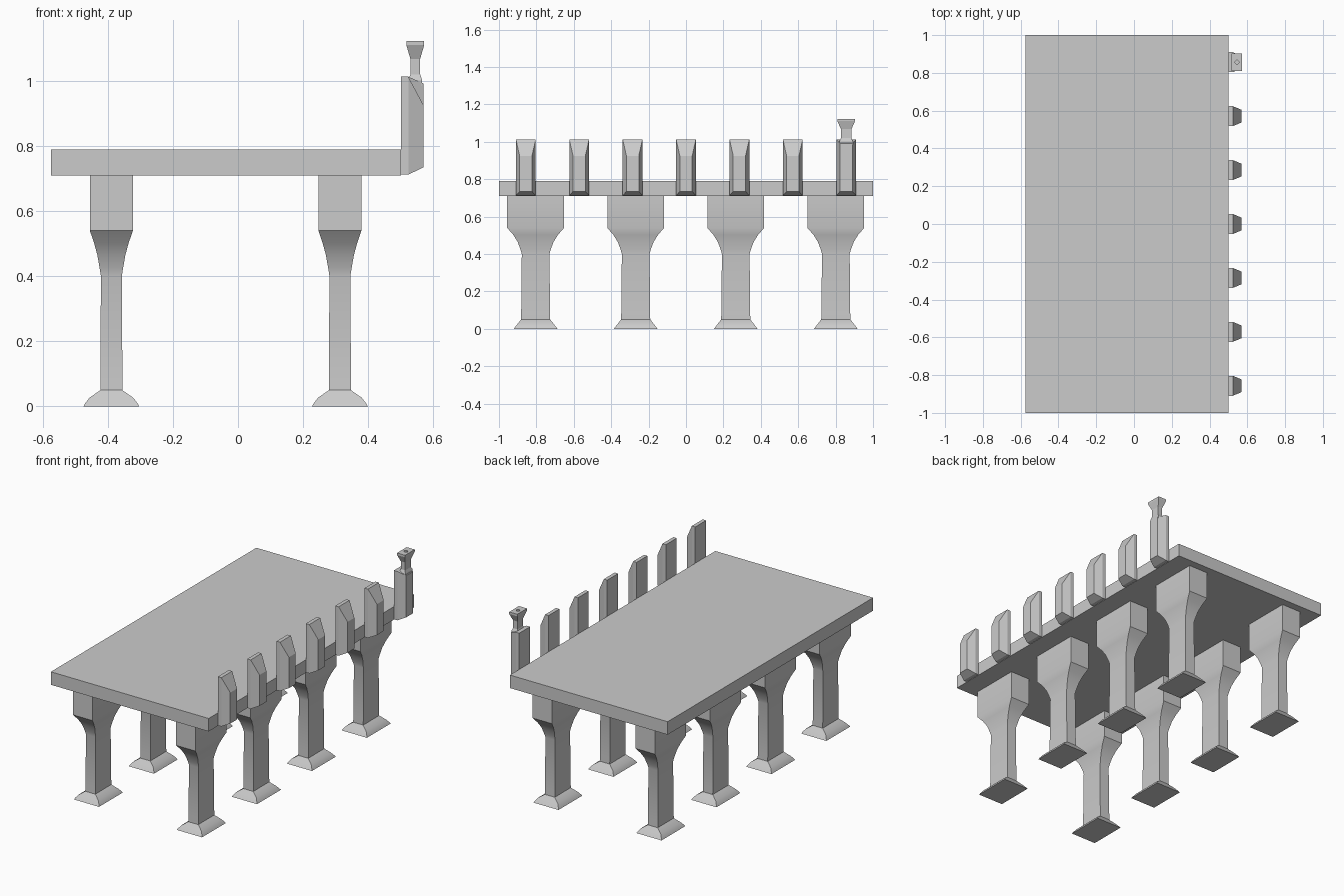
import bpy
import math

if "Cube" in bpy.data.objects:
    bpy.data.objects.remove(bpy.data.objects["Cube"])


def loft(name, rings, smooth=False):
    """Skin a stack of four-point rings and close both ends."""
    verts = [p for ring in rings for p in ring]
    faces = [(3, 2, 1, 0)]
    for r in range(len(rings) - 1):
        a, b = r * 4, r * 4 + 4
        faces += [(a + i, a + (i + 1) % 4, b + (i + 1) % 4, b + i) for i in range(4)]
    n = len(verts)
    faces.append((n - 4, n - 3, n - 2, n - 1))
    mesh = bpy.data.meshes.new(name)
    mesh.from_pydata(verts, [], faces)
    obj = bpy.data.objects.new(name, mesh)
    bpy.context.collection.objects.link(obj)
    if smooth:
        bpy.ops.object.select_all(action='DESELECT')
        obj.select_set(True)
        bpy.context.view_layer.objects.active = obj
        bpy.ops.object.shade_smooth_by_angle(angle=math.radians(25))
    return obj


def flat_ring(cx, cy, hx, hy, z):
    """Horizontal rectangle."""
    return [(cx + sx * hx, cy + sy * hy, z)
            for sx, sy in ((-1, -1), (1, -1), (1, 1), (-1, 1))]


def wall_ring(x, cy, hy, z0, z1):
    """Upright rectangle facing +x."""
    return [(x, cy - hy, z0), (x, cy + hy, z0), (x, cy + hy, z1), (x, cy - hy, z1)]


# Deck slab
loft("deck", [flat_ring(-0.0375, 0, 0.5375, 1.0, z) for z in (0.71, 0.79)])

# Pillars: half width x, half width y, height
pillar_profile = [
    (0.086, 0.116, 0.0), (0.081, 0.110, 0.009), (0.067, 0.096, 0.027),
    (0.034, 0.078, 0.05), (0.034, 0.077, 0.09), (0.032, 0.074, 0.40),
    (0.036, 0.081, 0.425), (0.043, 0.096, 0.465), (0.053, 0.119, 0.502),
    (0.066, 0.152, 0.54), (0.066, 0.152, 0.71)]
for cx in (-0.389, 0.313):
    for i in range(4):
        cy = -0.804 + i * 0.535
        loft("pillar", [flat_ring(cx, cy, *p) for p in pillar_profile], smooth=True)

# Edge posts, the last one with a taller front face
for i in range(-3, 4):
    cy = i * 0.2855
    front_top = 0.992 if i == 3 else 0.925
    loft("edge_post", [
        wall_ring(0.5, cy, 0.053, 0.712, 1.013),
        wall_ring(0.523, cy, 0.053, 0.712, 1.013),
        wall_ring(0.57, cy, 0.033, 0.735, front_top)])

# Finial on the last post, with a small diamond recess on top
fx, fy = 0.5445, 0.8565
finial = [flat_ring(fx, fy, *p) for p in (
    (0.021, 0.036, 0.985), (0.021, 0.036, 1.003), (0.015, 0.028, 1.02),
    (0.015, 0.028, 1.068), (0.0275, 0.047, 1.11), (0.0275, 0.047, 1.123))]
for z in (1.123, 1.108):
    finial.append([(fx - 0.013, fy, z), (fx, fy - 0.013, z),
                   (fx + 0.013, fy, z), (fx, fy + 0.013, z)])
loft("finial", finial)
